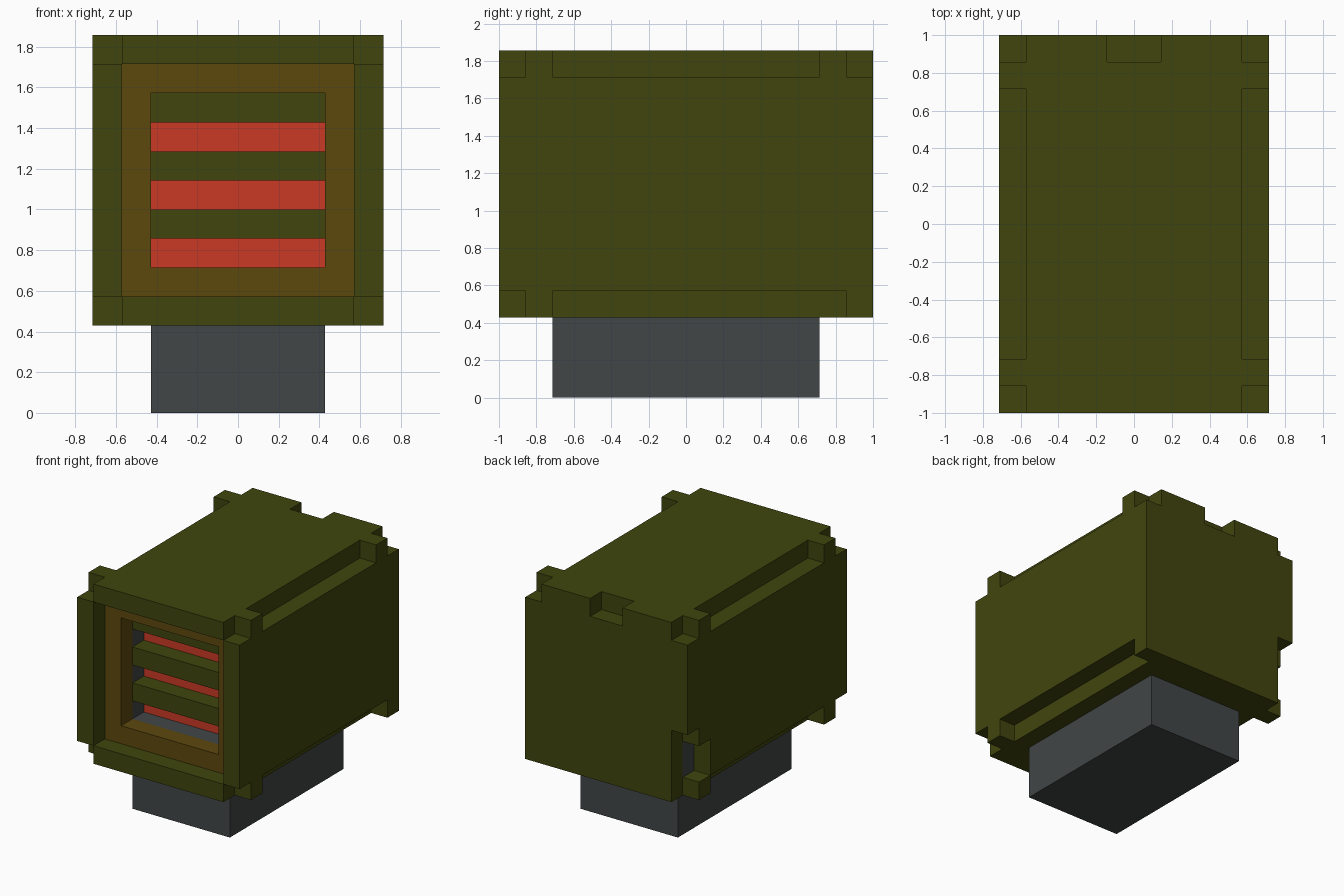
import bpy, bmesh, math

if "Cube" in bpy.data.objects:
    bpy.data.objects.remove(bpy.data.objects["Cube"])

U = 1 / 7          # edge length of one block
cells = {}         # (x, y, z) block index -> part name


def box(part, x0, x1, y0, y1, z0, z1):
    """Fill a block range with a part, or clear it when part is None."""
    for x in range(x0, x1):
        for y in range(y0, y1):
            for z in range(z0, z1):
                if part:
                    cells[x, y, z] = part
                else:
                    cells.pop((x, y, z), None)


# Foot, housing and grey inner core
box("base", -3, 3, -5, 5, 0, 3)
box("housing", -5, 5, -7, 7, 3, 13)
box("inner_core", -4, 4, -6, 6, 4, 12)

# Recessed front window with frame, glowing panel and slats
box(None, -4, 4, -7, -6, 4, 12)
box("window_frame", -4, 4, -6, -5, 4, 12)
box(None, -3, 3, -6, -4, 5, 11)
box("glowing_panel", -3, 3, -4, -3, 5, 11)
for z in (6, 8, 10):
    box("window_slats", -3, 3, -5, -4, z, z + 1)

# Worn long edges: missing corners and grooves, left and right
for x in (-5, 4):
    for y0, y1 in ((-7, -6), (-5, 5), (6, 7)):
        box(None, x, x + 1, y0, y1, 12, 13)
    box(None, x, x + 1, -7, -6, 3, 4)
    box(None, x, x + 1, -5, 5, 3, 4)
box(None, 4, 5, 5, 6, 3, 4)

# Notch in the back top edge and broken back left corner
box(None, -1, 1, 6, 7, 12, 13)
box(None, -5, -4, 6, 7, 3, 7)
box(None, -5, -4, 5, 6, 4, 6)


def material(name, rgb):
    m = bpy.data.materials.new(name)
    lin = [(c / 255 / 12.92 if c < 10 else ((c / 255 + 0.055) / 1.055) ** 2.4) for c in rgb]
    m.diffuse_color = (*lin, 1)
    m.use_nodes = True
    m.node_tree.nodes["Principled BSDF"].inputs["Base Color"].default_value = m.diffuse_color
    return m


green = material("olive_green", (64, 69, 13))
grey = material("slate_grey", (65, 70, 70))
brown = material("dark_brown", (92, 72, 13))
red = material("glowing_red", (202, 58, 37))
colours = {"base": grey, "housing": green, "inner_core": grey,
           "window_frame": brown, "glowing_panel": red, "window_slats": green}


def build(part, mat):
    """Mesh the exposed block sides of one part and merge flat areas."""
    bm = bmesh.new()
    for c in [k for k, p in cells.items() if p == part]:
        for axis in range(3):
            for side in (0, 1):
                n = list(c)
                n[axis] += 2 * side - 1
                if tuple(n) in cells:
                    continue
                a, b = (axis + 1) % 3, (axis + 2) % 3
                corners = []
                for da, db in ((0, 0), (1, 0), (1, 1), (0, 1)):
                    v = list(c)
                    v[axis] += side
                    v[a] += da
                    v[b] += db
                    corners.append(bm.verts.new([k * U for k in v]))
                bm.faces.new(corners if side else corners[::-1])
    bmesh.ops.remove_doubles(bm, verts=bm.verts, dist=0.001)
    bmesh.ops.dissolve_limit(bm, angle_limit=math.radians(1),
                             verts=bm.verts, edges=bm.edges)
    me = bpy.data.meshes.new(part)
    bm.to_mesh(me)
    bm.free()
    me.materials.append(mat)
    bpy.context.collection.objects.link(bpy.data.objects.new(part, me))


for part, mat in colours.items():
    build(part, mat)
